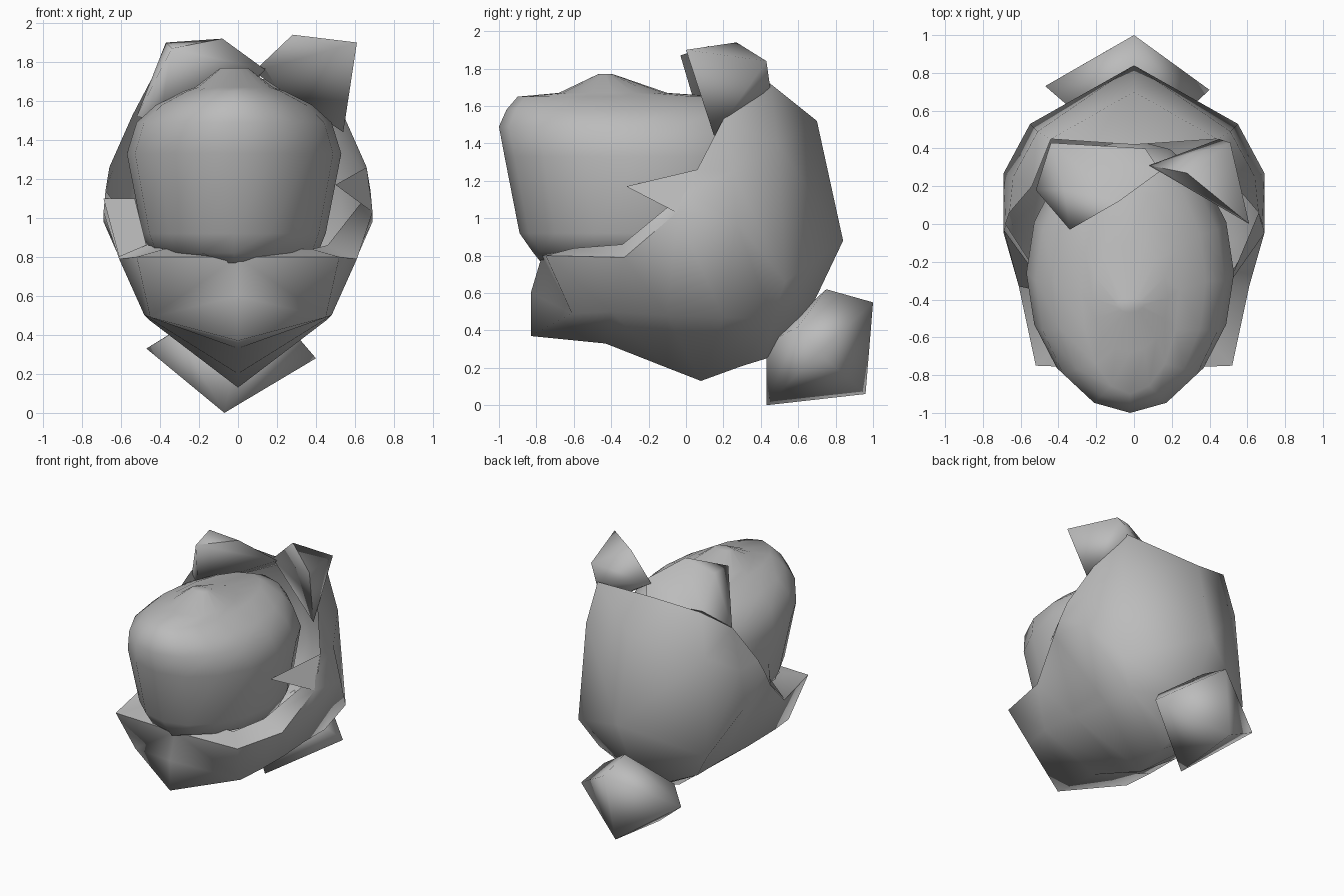
import bpy, bmesh, math

if "Cube" in bpy.data.objects:
    bpy.data.objects.remove(bpy.data.objects["Cube"], do_unlink=True)

grey = bpy.data.materials.new("plain_grey")
grey.use_nodes = True
colour = (0.5, 0.5, 0.5, 1)
grey.diffuse_color = colour
grey.node_tree.nodes["Principled BSDF"].inputs["Base Color"].default_value = colour


def finish(name, bm, angle):
    """Turn a bmesh into a smooth shaded object with sharp creases."""
    bmesh.ops.remove_doubles(bm, verts=bm.verts, dist=0.001)
    bmesh.ops.recalc_face_normals(bm, faces=bm.faces)
    mesh = bpy.data.meshes.new(name)
    bm.to_mesh(mesh)
    bm.free()
    mesh.materials.append(grey)
    obj = bpy.data.objects.new(name, mesh)
    bpy.context.collection.objects.link(obj)
    bpy.ops.object.select_all(action="DESELECT")
    obj.select_set(True)
    bpy.context.view_layer.objects.active = obj
    bpy.ops.object.shade_smooth_by_angle(angle=math.radians(angle))
    return obj


def faceted_lump(name, points):
    """Convex lump spanned by a few corner points."""
    bm = bmesh.new()
    for point in points:
        bm.verts.new(point)
    result = bmesh.ops.convex_hull(bm, input=bm.verts)
    bmesh.ops.delete(bm, geom=result["geom_interior"], context="VERTS")
    return finish(name, bm, 80)


def loft_head(name, rings, sides=16):
    """Stacked oval rings: height, half width, front y, back y."""
    bm = bmesh.new()
    loops = []
    for z, width, front, back in rings:
        middle, depth = (front + back) / 2, (back - front) / 2
        loop = []
        for i in range(sides):
            a = math.tau * i / sides
            loop.append(bm.verts.new((width * math.cos(a) - 0.02, middle + depth * math.sin(a), z)))
        loops.append(loop)
    for low, high in zip(loops, loops[1:]):
        for i in range(sides):
            j = (i + 1) % sides
            bm.faces.new((low[i], low[j], high[j], high[i]))
    bm.faces.new(loops[0])
    bm.faces.new(loops[-1])
    return finish(name, bm, 75)


def open_shell(name, ribs, flaps):
    """Mirrored open shell spanned between ribs, plus single loose flaps."""
    bm = bmesh.new()
    for side in (1, -1):
        columns = [[bm.verts.new((side * x, y, z)) for x, y, z in rib] for rib in ribs]
        for a, b in zip(columns, columns[1:]):
            for i in range(min(len(a), len(b)) - 1):
                bm.faces.new((a[i], a[i + 1], b[i + 1], b[i]))
    for flap in flaps:
        bm.faces.new([bm.verts.new(p) for p in flap])
    return finish(name, bm, 80)


# Rounded head with a small crest
loft_head("head", [
    (0.77, 0.12, -0.78, 0.2), (0.82, 0.43, -0.82, 0.3), (0.92, 0.47, -0.89, 0.4),
    (1.33, 0.55, -0.97, 0.45), (1.49, 0.5, -1.0, 0.4), (1.58, 0.4, -0.96, 0.35),
    (1.65, 0.26, -0.9, 0.2), (1.67, 0.2, -0.68, -0.1), (1.77, 0.07, -0.47, -0.39),
])

# Wrap around the back and below the chin, rib by rib from back to front
open_shell("wrap", [
    [(0, 0.43, 0.25), (0, 0.65, 0.48), (0, 0.84, 0.88), (0, 0.7, 1.52), (0, 0.42, 1.71)],
    [(0, 0.3, 0.21), (0.42, 0.46, 0.46), (0.55, 0.53, 0.66), (0.51, 0.49, 1.4), (0.44, 0.45, 1.72)],
    [(0, 0.08, 0.13), (0.43, 0.2, 0.47), (0.69, 0.27, 0.98), (0.64, 0.25, 1.25), (0.54, 0.2, 1.53)],
    [(0, -0.1, 0.2), (0.46, -0.1, 0.48), (0.69, -0.05, 1.03), (0.68, 0, 1.14), (0.66, 0.06, 1.26)],
    [(0, -0.43, 0.33), (0.48, -0.4, 0.5), (0.61, -0.33, 0.79), (0.46, -0.34, 0.86)],
    [(0, -0.83, 0.37), (0.45, -0.61, 0.49), (0.52, -0.75, 0.8), (0.38, -0.6, 0.84)],
    [(0, -0.83, 0.37), (0, -0.83, 0.6), (0, -0.77, 0.8), (0, -0.6, 0.84)],
], flaps=[
    [(0.66, 0.06, 1.26), (0.69, -0.05, 1.03), (0.5, -0.32, 1.17)],
    [(-0.69, -0.03, 1.1), (-0.53, -0.25, 1.1), (-0.47, -0.36, 0.86), (-0.61, -0.33, 0.8)],
])

# Two uneven tufts on top
faceted_lump("left_tuft", [
    (0.61, 0, 1.9), (0.28, 0.27, 1.94), (0.51, 0.43, 1.84), (0.54, 0.15, 1.44),
    (0.38, 0.3, 1.57), (0.08, 0.31, 1.75), (0.45, 0.45, 1.7),
])
faceted_lump("right_tuft", [
    (-0.34, -0.03, 1.87), (-0.08, 0.12, 1.92), (-0.37, 0.18, 1.9), (-0.44, 0.43, 1.72),
    (-0.52, 0.18, 1.52), (-0.4, 0.08, 1.5), (0.14, 0.28, 1.76), (0.06, 0.4, 1.66),
])

# Knot low on the back
faceted_lump("back_knot", [
    (0, 1, 0.55), (-0.07, 0.96, 0.06), (-0.07, 0.43, 0), (-0.47, 0.73, 0.33),
    (0.4, 0.71, 0.28), (0, 0.75, 0.62), (0, 0.43, 0.33), (0.28, 0.6, 0.42), (-0.32, 0.6, 0.42),
])
